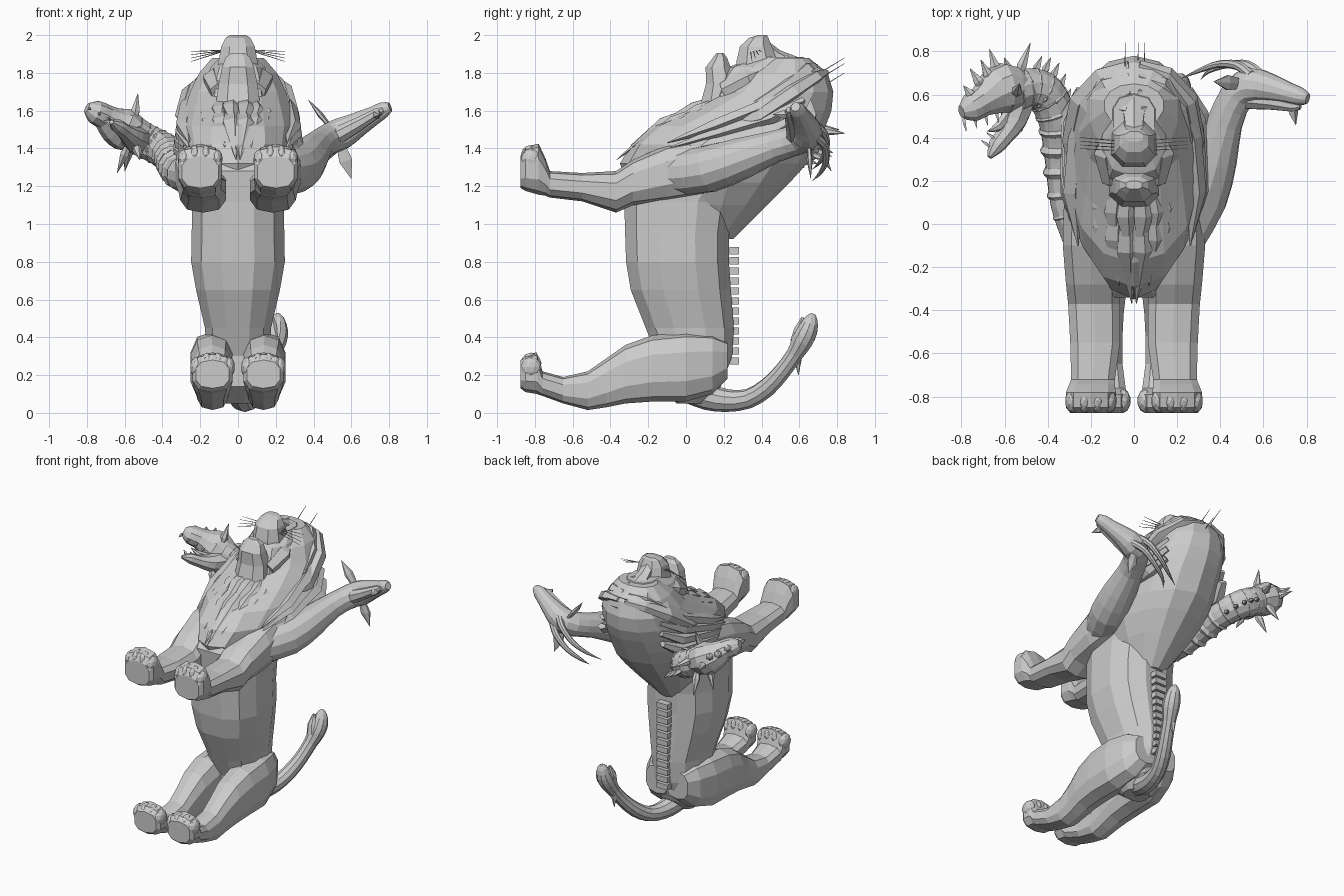
import bpy, bmesh, math, random
from mathutils import Vector as V

random.seed(4)


def finish(name, bm):
    bmesh.ops.recalc_face_normals(bm, faces=bm.faces)
    me = bpy.data.meshes.new(name)
    bm.to_mesh(me)
    bm.free()
    ob = bpy.data.objects.new(name, me)
    bpy.context.collection.objects.link(ob)
    return ob


def loft(bm, rings):
    rows = [[bm.verts.new(p) for p in r] for r in rings]
    n = len(rows[0])
    for a, b in zip(rows, rows[1:]):
        for i in range(n):
            bm.faces.new((a[i], a[(i + 1) % n], b[(i + 1) % n], b[i]))
    bm.faces.new(rows[0])
    bm.faces.new(rows[-1])


def ring(c, u, v, n, p=0.8):
    # rounded-box cross-section
    f = lambda t: math.copysign(abs(t) ** p, t)
    angs = [2 * math.pi * (i + .5) / n for i in range(n)]
    return [V(c) + V(u) * f(math.cos(a)) + V(v) * f(math.sin(a)) for a in angs]


def loft_z(bm, secs, n=12, p=.8):   # (z, y0, y1, half width)
    loft(bm, [ring((0, (a + b) / 2, z), (w, 0, 0), (0, (b - a) / 2, 0), n, p) for z, a, b, w in secs])


def loft_y(bm, secs, n=10, p=.75):  # (y, z0, z1, x centre, half width)
    loft(bm, [ring((x, y, (a + b) / 2), (w, 0, 0), (0, 0, (b - a) / 2), n, p) for y, a, b, x, w in secs])


def tube(bm, pts, n=8, sub=1, flat=1.0):  # pts: (x, y, z, radius)
    P = [V(p) for p in pts]
    out = []
    for i in range(len(P) - 1):
        p0, p1, p2, p3 = P[max(i - 1, 0)], P[i], P[i + 1], P[min(i + 2, len(P) - 1)]
        for k in range(sub):
            t = k / sub
            out.append(.5 * (2 * p1 + (p2 - p0) * t + (2 * p0 - 5 * p1 + 4 * p2 - p3) * t * t
                             + (3 * p1 - p0 - 3 * p2 + p3) * t ** 3))
    out.append(P[-1])
    C = [p.to_3d() for p in out]
    rings, u = [], None
    for i, c in enumerate(C):
        t = (C[min(i + 1, len(C) - 1)] - C[max(i - 1, 0)]).normalized()
        if u is None:
            u = t.cross(V((0, 0, 1)) if abs(t.z) < .9 else V((0, 1, 0)))
        u = (u - t * u.dot(t)).normalized()
        r = max(out[i].w, .0015)
        rings.append(ring(c, u * r, t.cross(u) * r * flat, n, 1))
    loft(bm, rings)
    return C


def spike(bm, a, b, r, n=5, flat=1.0, bulge=.35):
    a, b = V(a), V(b)
    m = a.lerp(b, bulge)
    tube(bm, [(*a, r * .6), (*m, r), (*b, 0)], n, 1, flat)


def ball(bm, c, s):
    r = bmesh.ops.create_icosphere(bm, subdivisions=2, radius=1)
    for v in r['verts']:
        v.co = V((v.co.x * s[0] + c[0], v.co.y * s[1] + c[1], v.co.z * s[2] + c[2]))


# torso
bm = bmesh.new()
loft_z(bm, [(.05, -.05, .1, .09), (.14, -.16, .19, .18), (.3, -.16, .25, .17), (.45, -.22, .26, .18),
            (.65, -.3, .245, .228), (.8, -.325, .235, .255), (.95, -.33, .235, .252),
            (1.12, -.335, .26, .25), (1.28, -.35, .4, .26), (1.4, -.25, .45, .24)])
finish("torso", bm)

# mane mass and neck, narrowing towards the chest
bm = bmesh.new()
loft_z(bm, [(.92, -.1, .25, .1), (1.1, -.2, .43, .22), (1.22, -.3, .55, .285), (1.32, -.35, .64, .315),
            (1.42, -.29, .69, .325), (1.52, -.18, .74, .31), (1.6, 0, .77, .29),
            (1.7, .2, .78, .26), (1.8, .3, .75, .21), (1.88, .45, .65, .14)], 14, .95)
for v in bm.verts:
    if v.co.z > 1.3 and v.co.y < .05:
        w = .06 + .28 * (v.co.y + .37) / .42
        v.co.x = max(-w, min(w, v.co.x))
finish("mane_mass", bm)

# back ridge of plain blocks
bm = bmesh.new()
for i in range(12):
    m = bmesh.ops.create_cube(bm, size=1)
    for v in m['verts']:
        v.co = V((v.co.x * .09, v.co.y * .05 + .255, v.co.z * .038 + .275 + i * .053))
finish("back_ridge", bm)

# legs and paws
front = [(-.875, 1.19, 1.36, .2, .1), (-.85, 1.175, 1.41, .2, .12), (-.78, 1.155, 1.425, .2, .12),
         (-.745, 1.15, 1.35, .195, .11), (-.72, 1.14, 1.28, .19, .105), (-.55, 1.12, 1.27, .18, .12),
         (-.37, 1.06, 1.28, .185, .125), (-.28, 1.1, 1.34, .19, .13), (-.1, 1.12, 1.42, .2, .135),
         (.1, 1.15, 1.46, .19, .14), (.25, 1.2, 1.44, .17, .12)]
hind = [(-.875, .13, .28, .135, .09), (-.85, .11, .31, .135, .11), (-.79, .1, .32, .135, .11),
        (-.76, .09, .22, .135, .1), (-.65, .05, .19, .135, .085), (-.52, .015, .22, .135, .085),
        (-.42, .03, .29, .135, .09), (-.32, .05, .36, .138, .105), (-.18, .06, .41, .14, .115),
        (0, .06, .43, .135, .12), (.14, .1, .42, .11, .11), (.22, .18, .38, .08, .09)]
for side, s in (("left", 1), ("right", -1)):
    for nm, secs, zt in (("front_leg", front, 1.36), ("hind_leg", hind, .26)):
        bm = bmesh.new()
        loft_y(bm, [(y, a, b, x * s, w) for y, a, b, x, w in secs])
        for k in range(4):
            dx = (k - 1.5) * .057
            ball(bm, (secs[1][3] * s + dx, -.82, zt + .015 - abs(k - 1.5) * .022), (.034, .055, .055))
        finish(f"{nm}_{side}", bm)

# lion head: skull, muzzle, jaw, brows, eyes, nose
bm = bmesh.new()
loft_z(bm, [(1.5, .1, .65, .2), (1.68, .14, .67, .19), (1.78, .18, .67, .17), (1.83, .22, .65, .15), (1.885, .38, .6, .1)], 10)
finish("lion_skull", bm)
bm = bmesh.new()
loft_z(bm, [(1.74, .25, .5, .13), (1.86, .26, .49, .11), (1.94, .28, .46, .095), (1.985, .33, .44, .07), (2.0, .38, .43, .045)], 8)
finish("lion_muzzle", bm)
bm = bmesh.new()
loft_z(bm, [(1.6, .06, .3, .13), (1.74, .1, .27, .11), (1.83, .1, .24, .09), (1.88, .14, .22, .07), (1.905, .16, .2, .04)], 8)
finish("lion_jaw", bm)
bm = bmesh.new()
tube(bm, [(0, .4, 1.955, .045), (0, .48, 1.89, .05), (0, .57, 1.84, .07), (0, .66, 1.82, .06)], 6, 1, .7)
for s in (1, -1):
    spike(bm, (.03 * s, .53, 1.88), (.17 * s, .56, 1.8), .03)
    ball(bm, (.085 * s, .485, 1.845), (.035, .02, .025))
    tube(bm, [(.08 * s, .42, 1.8, .06), (.12 * s, .33, 1.76, .07), (.1 * s, .2, 1.7, .05)], 6)
finish("lion_brow_and_cheeks", bm)

# whiskers
bm = bmesh.new()
for s in (1, -1):
    for i in range(4):
        spike(bm, (.06 * s, .34 + .015 * i, 1.92), (.25 * s, .35 + .017 * i, 1.86 + .018 * i), .003, 3)
for x, z in ((-.04, 1.85), (.02, 1.77), (.05, 1.82)):
    spike(bm, (x, .66, z - .08), (x, .84, z + .03), .004, 3)
finish("whiskers", bm)

# mane locks laid over the mane mass
table = [(-.4, 1.31), (-.2, 1.5), (0, 1.59), (.2, 1.66), (.4, 1.78), (.62, 1.87), (.74, 1.8), (.82, 1.66)]


def surf(x, y, up=0):
    z = table[0][1]
    for (a, za), (b, zb) in zip(table, table[1:]):
        if y >= a:
            z = za + (zb - za) * min((y - a) / (b - a), 1)
    return V((x, y, z - 2.3 * x * x + up))


def lock(pts, radii, flat=.6):
    tube(bm, [(*p, r) for p, r in zip(pts, radii)], 5, 1, flat)


bm = bmesh.new()
for s in (1, -1):
    # two layers of chest locks falling to a point
    for k in range(5):
        f = k / 4
        lock([surf(s * (.03 + .2 * f), .1 + .15 * f), surf(s * (.035 + .22 * f), -.12 + .22 * f),
              surf(s * (.01 + .24 * f), -.37 + .33 * f)], (.03, .055, 0))
    for k in range(4):
        f = k / 3
        lock([surf(s * (.03 + .14 * f), .2, .015), surf(s * (.04 + .17 * f), .04 + .06 * f, .015),
              surf(s * (.02 + .2 * f), -.18 + .2 * f)], (.03, .05, 0))
    # face-framing locks from the parting round to the cheek
    for t in (.62, .8, .96):
        pts = []
        for ang in (.08, .55, 1.05, 1.6, 2.2):
            c = math.cos(ang)
            pts.append(surf(s * math.sin(ang) * .3 * t, .4 + c * (.35 if c > 0 else .6) * t))
        lock(pts, (.025, .045, .055, .05, .003), .75)
    # long side locks down the flank of the neck
    for k in range(4):
        o = k * .075
        lock([(s * (.2 + .015 * k), .62, 1.73 - o), (s * (.26 + .01 * k), .4 + o / 2, 1.62 - o * .8),
              (s * (.285 + .005 * k), .15, 1.52 - o * .6), (s * .26, -.1, 1.43 - o * .4)], (.03, .055, .05, .003), .7)
finish("mane_locks", bm)

# goat neck, head, horns, ears and beard
bm = bmesh.new()
tube(bm, [(.22, -.05, 1.27, .12), (.31, .12, 1.29, .125), (.37, .3, 1.35, .11), (.42, .47, 1.41, .085),
          (.48, .6, 1.45, .082), (.55, .64, 1.48, .085), (.63, .63, 1.525, .068), (.72, .605, 1.575, .05),
          (.77, .59, 1.605, .043), (.805, .58, 1.62, .025)], 12, 2)
tube(bm, [(.53, .58, 1.47, .05), (.64, .565, 1.53, .038), (.74, .545, 1.59, .027), (.77, .545, 1.605, .015)], 8)
finish("goat_neck_and_head", bm)
bm = bmesh.new()
for dx, dz in ((-.02, .03), (.03, -.03)):
    tube(bm, [(.56 + dx, .69, 1.49 + dz, .024), (.5 + dx, .735, 1.44 + dz, .022), (.41 + dx, .74, 1.36 + dz, .017),
              (.32 + dx, .71, 1.3 + dz, .011), (.25 + 2 * dx, .67, 1.26 + dz, 0)], 8, 3)
finish("goat_horns", bm)
bm = bmesh.new()
spike(bm, (.5, .65, 1.5), (.37, .66, 1.66), .04, 6, .4, .5)
spike(bm, (.54, .65, 1.43), (.6, .66, 1.24), .04, 6, .4, .5)
spike(bm, (.73, .55, 1.58), (.75, .46, 1.58), .025)
finish("goat_ears_and_beard", bm)

# dragon neck with ringed scales
bm = bmesh.new()
path = [(-.24, -.05, 1.25, .1), (-.3, .1, 1.27, .09), (-.335, .3, 1.31, .08), (-.355, .48, 1.36, .09),
        (-.41, .6, 1.4, .095), (-.49, .63, 1.44, .095), (-.56, .61, 1.48, .1)]
C = tube(bm, path, 12, 4)
for i in range(1, len(C) - 3, 2):
    d = (C[i + 1] - C[i - 1]).normalized() * .025
    tube(bm, [(*(C[i] - d), .082), (*C[i], .098), (*(C[i] + d), .082)], 12)
finish("dragon_neck", bm)

# dragon head with open jaws, spines, horns and teeth
bm = bmesh.new()
tube(bm, [(-.52, .62, 1.46, .09), (-.6, .63, 1.5, .12), (-.66, .6, 1.53, .1), (-.71, .565, 1.57, .072),
          (-.76, .535, 1.595, .066), (-.8, .52, 1.615, .03)], 10, 2, .95)
tube(bm, [(-.54, .56, 1.45, .08), (-.56, .48, 1.46, .065), (-.6, .41, 1.49, .045), (-.64, .36, 1.52, .04),
          (-.67, .31, 1.54, .012)], 8, 2, .9)
tube(bm, [(-.58, .52, 1.48, .025), (-.63, .45, 1.52, .022), (-.68, .43, 1.56, 0)], 6, 2)
finish("dragon_head_and_jaw", bm)
bm = bmesh.new()
for b, e in (((-.54, .68, 1.5), (-.48, .84, 1.48)), ((-.57, .68, 1.43), (-.6, .77, 1.28)), ((-.63, .69, 1.5), (-.67, .81, 1.5)),
             ((-.66, .66, 1.55), (-.71, .76, 1.57)), ((-.7, .63, 1.57), (-.76, .72, 1.58)), ((-.55, .6, 1.55), (-.53, .65, 1.69)),
             ((-.58, .56, 1.42), (-.64, .6, 1.27)), ((-.54, .48, 1.42), (-.52, .43, 1.34)), ((-.74, .58, 1.6), (-.79, .64, 1.61))):
    spike(bm, b, e, .026, 6)
for i in range(12, len(C) - 3, 2):
    o = V((.03, .07, -.03))
    spike(bm, C[i] + o, C[i] + o * 2.1, .018, 5)
for i in range(4):
    p = V((-.64, .53, 1.53)).lerp(V((-.79, .49, 1.61)), i / 3)
    spike(bm, p, p + V((.012, -.06, 0)), .011, 4)
    p = V((-.59, .46, 1.49)).lerp(V((-.67, .36, 1.54)), i / 3)
    spike(bm, p, p + V((-.04, .03, .01)), .01, 4)
finish("dragon_spines_and_teeth", bm)

# snake tail with open mouth
bm = bmesh.new()
tube(bm, [(0, .02, .13, .08), (.02, .12, .085, .072), (.04, .22, .065, .06), (.07, .33, .075, .052), (.11, .43, .135, .05),
          (.15, .51, .22, .046), (.18, .575, .31, .046), (.2, .615, .38, .058), (.21, .645, .44, .055), (.21, .665, .5, .035),
          (.21, .675, .525, .01)], 10, 2)
tube(bm, [(.19, .595, .38, .045), (.18, .605, .44, .035), (.18, .62, .505, .01)], 8)
spike(bm, (.17, .59, .33), (.16, .595, .2), .022)
finish("snake_tail", bm)
